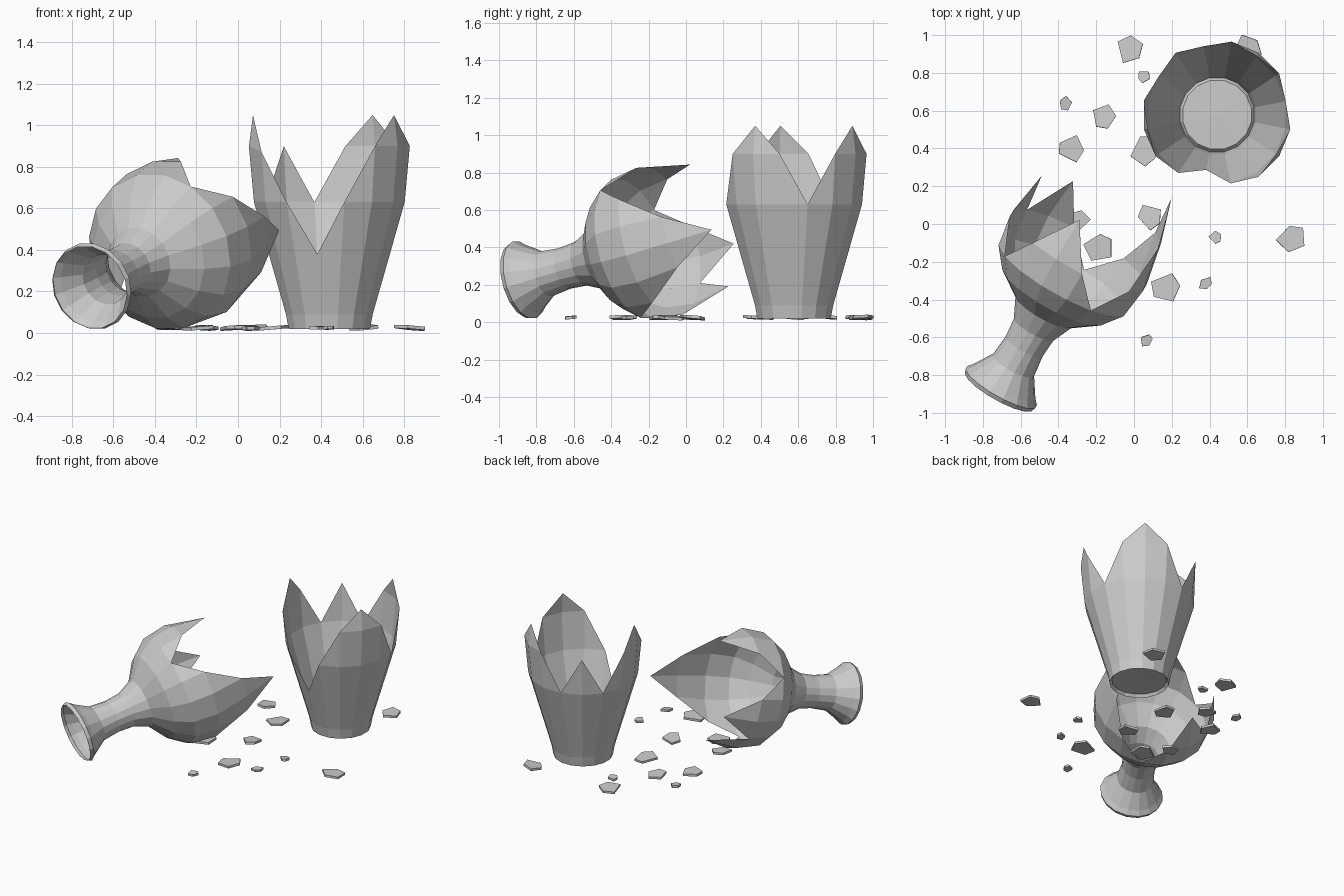
import bpy, bmesh, math, random
from mathutils import Vector, Matrix

if "Cube" in bpy.data.objects:
    bpy.data.objects.remove(bpy.data.objects["Cube"])

random.seed(4)
SEG = 16


def add_object(name, bm):
    bmesh.ops.recalc_face_normals(bm, faces=bm.faces)
    mesh = bpy.data.meshes.new(name)
    bm.to_mesh(mesh)
    bm.free()
    obj = bpy.data.objects.new(name, mesh)
    bpy.context.collection.objects.link(obj)
    return obj


def broken_shell(name, profile, tops, offset, matrix):
    """Lathe a (height, radius) profile, cutting each column at its own height."""
    bm = bmesh.new()
    columns = []
    for k, top in enumerate(tops):
        a = math.radians(offset) + k * math.tau / SEG
        column, last = [], profile[0]
        for h, r in profile:
            if h > top:
                f = (top - last[0]) / (h - last[0])
                h, r = top, last[1] + f * (r - last[1])
            if column and h == top and last[0] == top:
                r = last[1]
            last = (h, r)
            column.append(bm.verts.new(matrix @ Vector((r * math.cos(a), r * math.sin(a), h))))
        columns.append(column)
    for k in range(SEG):
        a, b = columns[k], columns[(k + 1) % SEG]
        for i in range(len(profile) - 1):
            bm.faces.new((a[i], b[i], b[i + 1], a[i + 1]))
    bmesh.ops.remove_doubles(bm, verts=bm.verts, dist=0.0005)
    return add_object(name, bm)


# Standing lower half: recessed floor, foot, flaring wall, jagged rim
base_profile = [(0.045, 0), (0.04, 0.185), (0.02, 0.2), (0.09, 0.213),
                (0.63, 0.37), (0.9, 0.395), (1.05, 0.375)]
base_tops = [0.63, 0.9, 1.05, 0.9, 0.63, 0.9, 0.63, 0.9,
             1.05, 0.87, 0.63, 0.38, 0.63, 0.9, 1.05, 0.9]
broken_shell("standing_vase_base", base_profile, base_tops, 11.25,
             Matrix.Translation((0.44, 0.578, 0)))

# Fallen upper half: lip, neck, shoulder, jagged belly; measured from the mouth
neck_profile = [(0, 0.205), (0.025, 0.215), (0.055, 0.19), (0.16, 0.125),
                (0.28, 0.113), (0.39, 0.122), (0.5, 0.172), (0.6, 0.305),
                (0.71, 0.388), (0.88, 0.412), (1.12, 0.37), (1.364, 0.3)]
A, B, C, D = 0.71, 0.88, 1.12, 1.364
neck_tops = [C, B, A, B, C, B, C, B, A, B, C, D, C, B, A, B]
tilt, turn = math.radians(14), math.radians(60.6)
axis = Vector((math.cos(turn) * math.cos(tilt), math.sin(turn) * math.cos(tilt), math.sin(tilt)))
side = Vector((math.sin(turn), -math.cos(turn), 0))
up = side.cross(axis)
frame = Matrix((side, up, axis)).transposed().to_4x4()
broken_shell("fallen_vase_neck", neck_profile, neck_tops, 101.5,
             Matrix.Translation((-0.715, -0.885, 0.22)) @ frame)

# Loose shards: x, y, radius, first corner angle
shards = [(-0.02, 0.93, 0.085, 90), (0.05, 0.78, 0.036, 50), (0.6, 0.93, 0.08, 110),
          (-0.36, 0.635, 0.042, 80), (-0.16, 0.565, 0.078, 75), (-0.335, 0.4, 0.083, 70),
          (0.06, 0.39, 0.08, 120), (-0.3, 0.02, 0.07, 0), (0.085, 0.04, 0.083, 115),
          (-0.18, -0.13, 0.085, 100), (0.435, -0.07, 0.038, 110), (0.83, -0.075, 0.085, 105),
          (0.17, -0.34, 0.082, 75), (0.38, -0.315, 0.04, 60), (0.07, -0.615, 0.04, 80)]
for n, (x, y, r, start) in enumerate(shards):
    bm = bmesh.new()
    place = (Matrix.Translation((x, y, 0.025))
             @ Matrix.Rotation(random.uniform(-0.1, 0.1), 4, 'X')
             @ Matrix.Rotation(random.uniform(-0.1, 0.1), 4, 'Y'))
    rings = [[], []]
    for i in range(5):
        a = math.radians(start + 72 * i + random.uniform(-12, 12))
        d = r * random.uniform(0.75, 1.08)
        for ring, z in zip(rings, (-0.008, 0.008)):
            ring.append(bm.verts.new(place @ Vector((d * math.cos(a), d * math.sin(a), z))))
    bm.faces.new(rings[0][::-1])
    bm.faces.new(rings[1])
    for i in range(5):
        j = (i + 1) % 5
        bm.faces.new((rings[0][i], rings[0][j], rings[1][j], rings[1][i]))
    add_object(f"shard_{n + 1}", bm)
